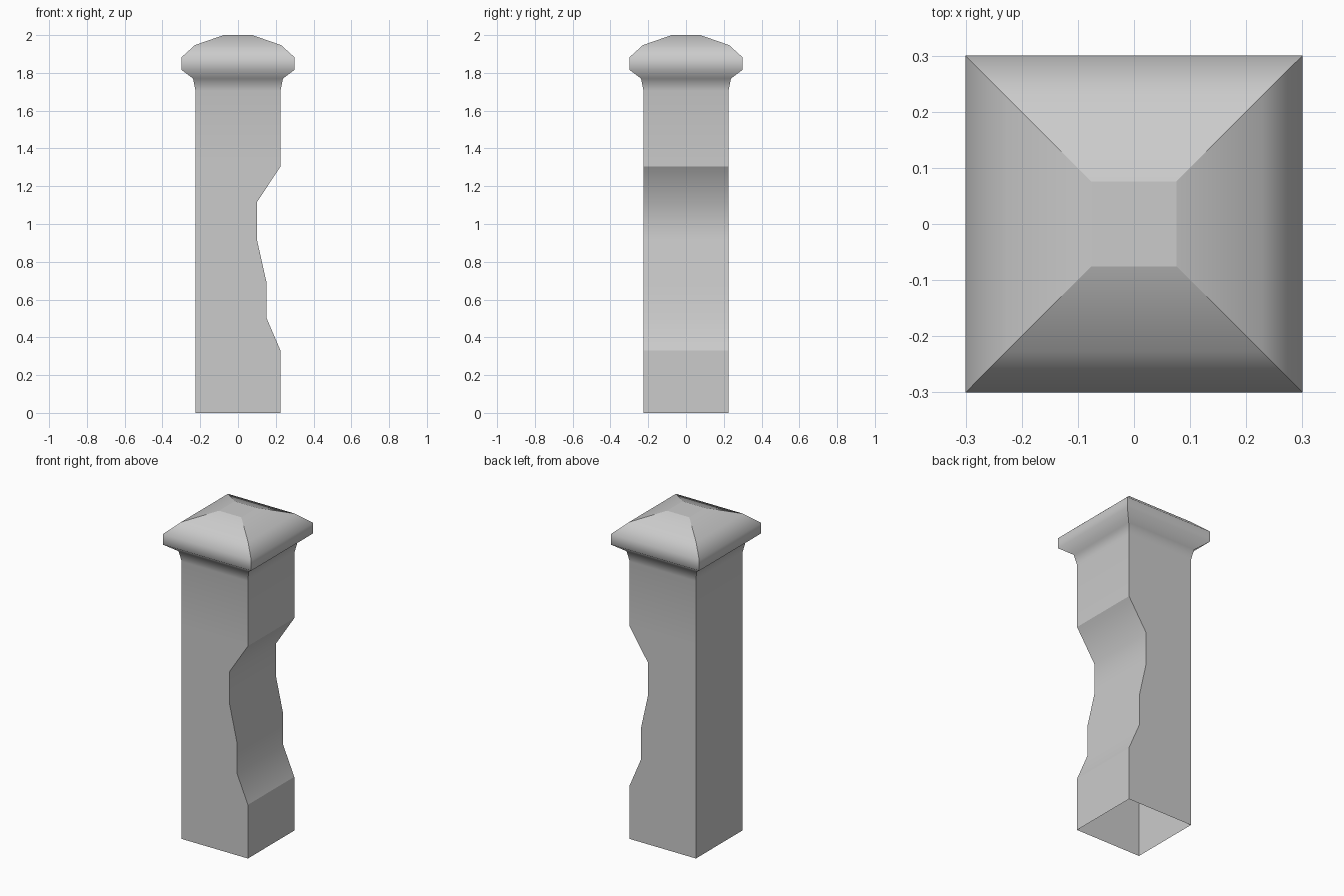
import bpy, bmesh

cube = bpy.data.objects.get("Cube")
if cube:
    bpy.data.objects.remove(cube, do_unlink=True)

# Plain stone colour
stone = bpy.data.materials.new("pale_grey_stone")
stone.use_nodes = True
grey = (0.6, 0.6, 0.6, 1.0)
stone.diffuse_color = grey
stone.node_tree.nodes["Principled BSDF"].inputs["Base Color"].default_value = grey

# Square post profile: (height, half width, reach of the worn +x side)
W = 0.225
NOTCH_LOW, NOTCH_HIGH, TOP = 0.33, 1.305, 2.0
shaft = [(0, W, W), (NOTCH_LOW, W, W), (0.505, W, 0.15), (0.695, W, 0.15),
         (0.918, W, 0.1), (1.115, W, 0.1), (NOTCH_HIGH, W, W)]
cap = [(h, w, w) for h, w in ((1.705, W), (1.77, 0.238), (1.817, 0.3),
                              (1.882, 0.3), (1.947, 0.228), (TOP, 0.076))]

# Loft square rings upward, leaving the underside open
bm = bmesh.new()
rings = []
for z, w, reach in shaft + cap:
    corners = ((-w, -w), (reach, -w), (reach, w), (-w, w))
    rings.append([bm.verts.new((x, y, z)) for x, y in corners])
for low, high in zip(rings, rings[1:]):
    for i in range(4):
        j = (i + 1) % 4
        bm.faces.new((low[i], low[j], high[j], high[i]))
bm.faces.new(rings[-1])

# Merge the flat sides into single faces
bmesh.ops.dissolve_limit(bm, angle_limit=0.01, verts=bm.verts[:], edges=bm.edges[:])

# Smooth along the profile; crisp corners, notch ends and top
for face in bm.faces:
    face.smooth = True
for edge in bm.edges:
    za, zb = (v.co.z for v in edge.verts)
    crisp = any(abs(za - h) < 0.001 for h in (NOTCH_LOW, NOTCH_HIGH, TOP))
    edge.smooth = abs(za - zb) < 0.001 and not crisp

mesh = bpy.data.meshes.new("worn_post")
bm.to_mesh(mesh)
bm.free()
mesh.materials.append(stone)
post = bpy.data.objects.new("worn_post", mesh)
bpy.context.collection.objects.link(post)
